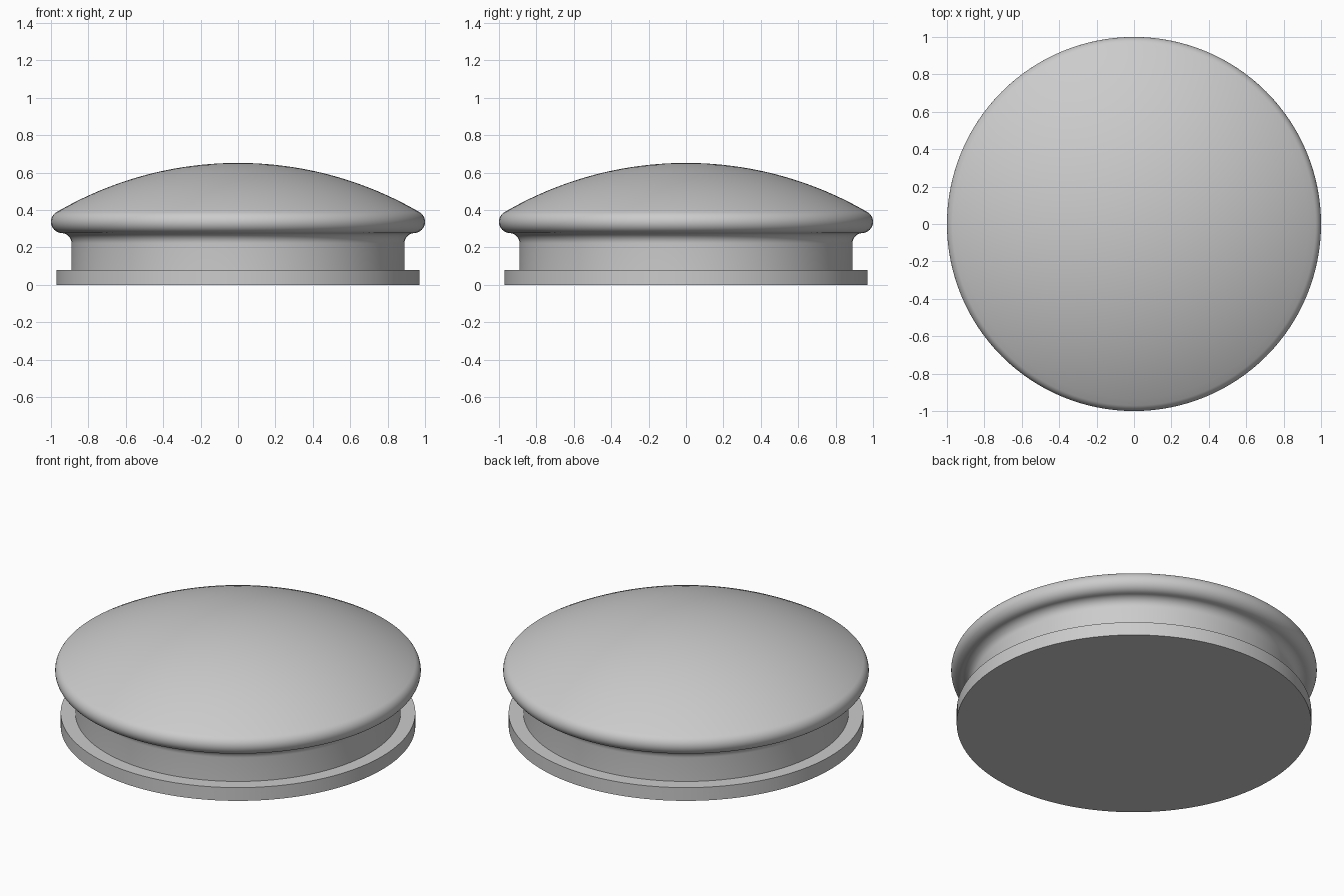
import bpy
import bmesh
from math import sin, cos, pi, asin

if "Cube" in bpy.data.objects:
    bpy.data.objects.remove(bpy.data.objects["Cube"])

SEGMENTS = 128

# Single plain grey finish
grey = bpy.data.materials.new("plain grey")
grey.use_nodes = True
colour = (0.6, 0.6, 0.6, 1)
grey.diffuse_color = colour
grey.node_tree.nodes["Principled BSDF"].inputs["Base Color"].default_value = colour


def arc(cx, cz, radius, start, end, steps):
    """Points along a circular arc in the profile plane."""
    angles = [start + (end - start) * i / steps for i in range(steps + 1)]
    return [(cx + radius * cos(a), cz + radius * sin(a)) for a in angles]


def lathe(name, profile):
    """Spin a profile of (radius, height) points around the z axis."""
    bm = bmesh.new()
    verts = [bm.verts.new((max(r, 0), 0, z)) for r, z in profile]
    edges = [bm.edges.new(pair) for pair in zip(verts, verts[1:])]
    bmesh.ops.spin(bm, geom=verts + edges, cent=(0, 0, 0), axis=(0, 0, 1),
                   angle=2 * pi, steps=SEGMENTS, use_duplicate=False)
    bmesh.ops.remove_doubles(bm, verts=bm.verts, dist=1e-4)
    bmesh.ops.recalc_face_normals(bm, faces=bm.faces)
    mesh = bpy.data.meshes.new(name)
    bm.to_mesh(mesh)
    bm.free()
    mesh.materials.append(grey)
    obj = bpy.data.objects.new(name, mesh)
    bpy.context.collection.objects.link(obj)
    bpy.ops.object.select_all(action="DESELECT")
    obj.select_set(True)
    bpy.context.view_layer.objects.active = obj
    bpy.ops.object.shade_smooth_by_angle(angle=pi / 6)
    return obj


# Rounded rim and the shallow dome that meets it tangentially
rim_x, rim_z, rim_r = 0.94, 0.337, 0.06
top_z = 0.652
drop = top_z - rim_z
dome_r = (rim_x ** 2 + drop ** 2 - rim_r ** 2) / (2 * (drop - rim_r))
join = pi / 2 - asin(rim_x / (dome_r - rim_r))

# Cap body: neck wall, cove under the rim, rim and dome
cove_r = 0.055
neck_x = 0.89
profile = [(0, 0.08), (neck_x, 0.08)]
profile += arc(neck_x + cove_r, rim_z - rim_r - cove_r, cove_r, pi, pi / 2, 10)
profile += arc(rim_x, rim_z, rim_r, -pi / 2, join, 20)[1:]
profile += arc(0, top_z - dome_r, dome_r, join, pi / 2, 24)[1:]
lathe("domed_cap", profile)

# Flat base flange
lathe("base_flange", [(0, 0), (0.97, 0), (0.97, 0.08), (0, 0.08)])
